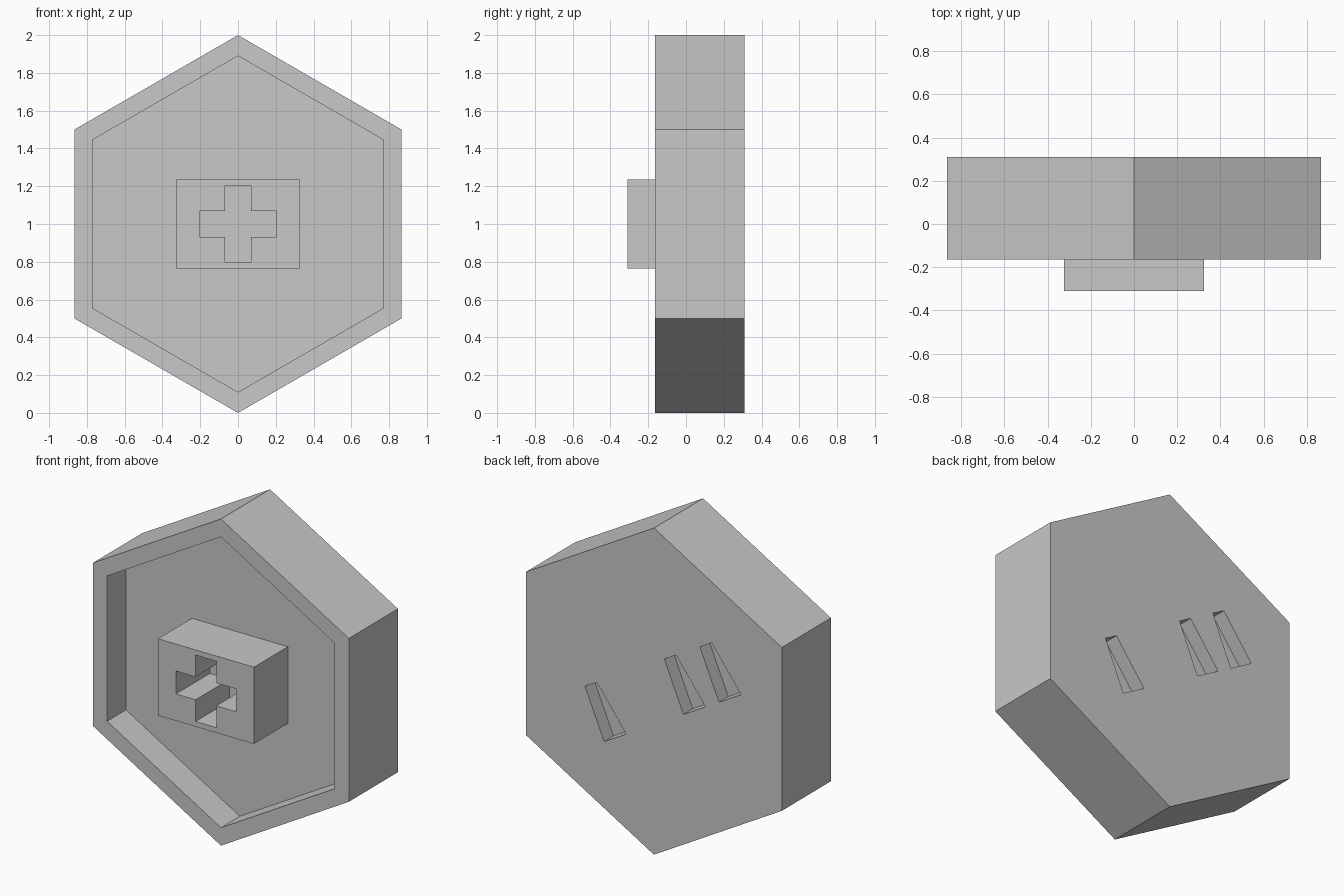
import bpy
import bmesh
from math import sin, cos, radians
from mathutils import Vector

default = bpy.data.objects.get("Cube")
if default:
    bpy.data.objects.remove(default, do_unlink=True)

grey = bpy.data.materials.new("plain_grey")
grey.use_nodes = True
colour = (0.58, 0.58, 0.58, 1)
grey.diffuse_color = colour
grey.node_tree.nodes["Principled BSDF"].inputs["Base Color"].default_value = colour

MIDDLE = 1.0       # height of the centre
FRONT, BACK = -0.165, 0.31
FLOOR = 0.018      # bottom of the front recess


def prism(name, outline, y0, y1):
    """Extrude an (x, z) outline, centred on the hexagon, from y0 to y1."""
    bm = bmesh.new()
    face = bm.faces.new([bm.verts.new((x, y0, z + MIDDLE)) for x, z in outline])
    new = bmesh.ops.extrude_face_region(bm, geom=[face])["geom"]
    verts = [v for v in new if isinstance(v, bmesh.types.BMVert)]
    bmesh.ops.translate(bm, verts=verts, vec=(0, y1 - y0, 0))
    bmesh.ops.recalc_face_normals(bm, faces=bm.faces)
    mesh = bpy.data.meshes.new(name)
    bm.to_mesh(mesh)
    bm.free()
    mesh.materials.append(grey)
    obj = bpy.data.objects.new(name, mesh)
    bpy.context.collection.objects.link(obj)
    return obj


def cut(target, cutter):
    """Subtract the cutter from the target, then discard the cutter."""
    cutter.hide_render = True
    mod = target.modifiers.new("cut", 'BOOLEAN')
    mod.operation = 'DIFFERENCE'
    mod.solver = 'EXACT'
    mod.object = cutter
    bpy.context.view_layer.objects.active = target
    bpy.ops.object.modifier_apply(modifier=mod.name)
    bpy.data.objects.remove(cutter, do_unlink=True)


def hexagon(radius):
    return [(radius * sin(radians(60 * i)), radius * cos(radians(60 * i)))
            for i in range(6)]


def rectangle(w, h):
    return [(-w, -h), (w, -h), (w, h), (-w, h)]


# Hexagonal body with a shallow recess in the front
body = prism("hexagon_body", hexagon(1.0), FRONT, BACK)
cut(body, prism("recess_cutter", hexagon(0.89), FRONT - 0.1, FLOOR))

# Three tapered slots in the back, slanted along one hexagon diagonal
along = Vector((cos(radians(60)), sin(radians(60))))
across = Vector((-along.y, along.x))
half_length, narrow, wide = 0.164, 0.046, 0.086
for offset in (-0.405, 0.215, 0.493):
    corners = [(-narrow, half_length), (narrow, half_length),
               (wide, -half_length), (-wide, -half_length)]
    outline = [across * (offset + a) + along * (b - 0.012) for a, b in corners]
    cut(body, prism("slot_cutter", outline, BACK - 0.09, BACK + 0.1))

# Raised block with a cross-shaped socket reaching the recess floor
block = prism("centre_block", rectangle(0.325, 0.235), -0.31, FLOOR)
arm, w, h = 0.07, 0.203, 0.203
cross = [(-arm, -h), (arm, -h), (arm, -arm), (w, -arm), (w, arm), (arm, arm),
         (arm, h), (-arm, h), (-arm, arm), (-w, arm), (-w, -arm), (-arm, -arm)]
cut(block, prism("cross_cutter", cross, -0.4, FLOOR + 0.1))
